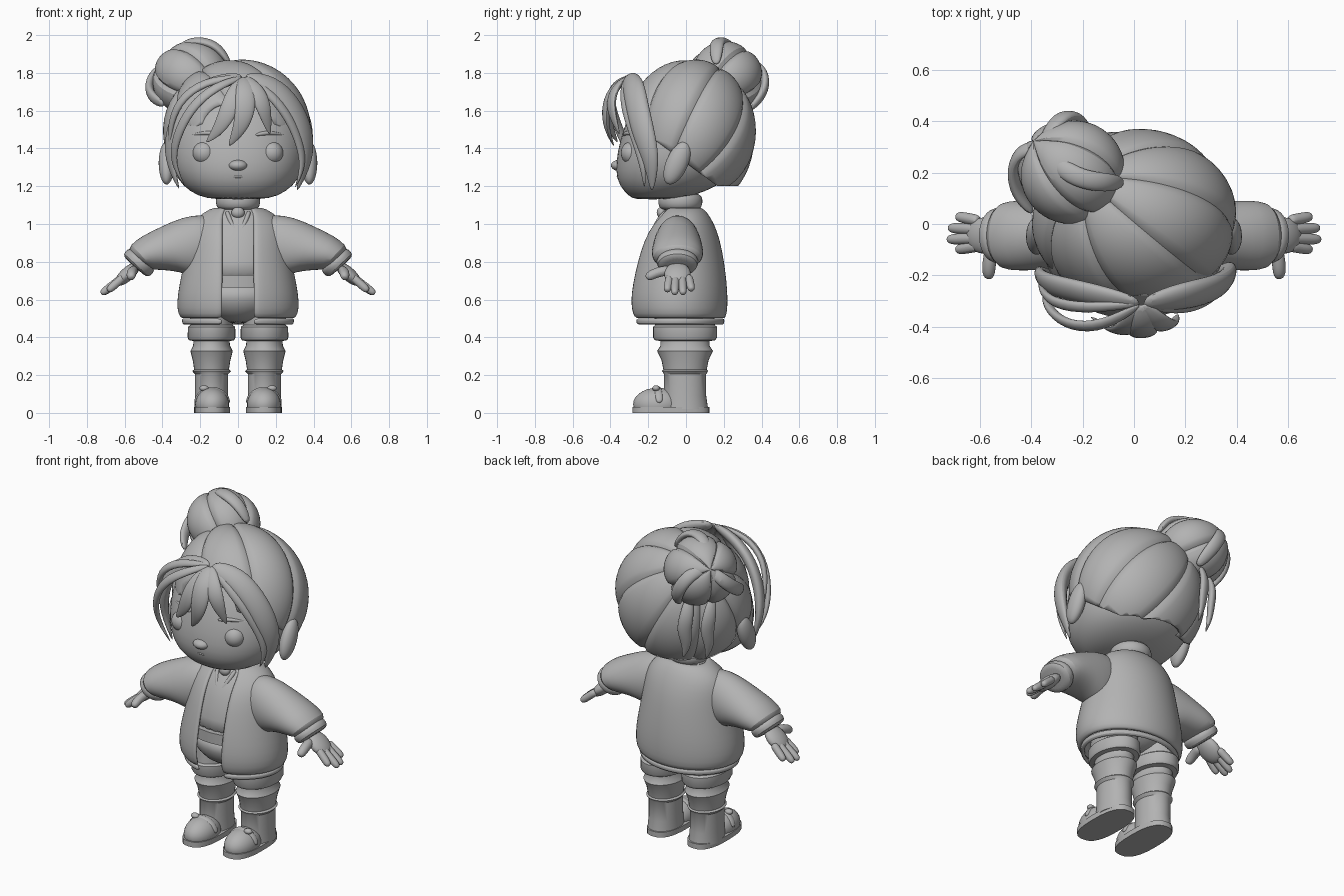
import bpy, bmesh, math
from mathutils import Vector, Euler

cube = bpy.data.objects.get("Cube")
if cube:
    bpy.data.objects.remove(cube, do_unlink=True)

clay = bpy.data.materials.new("clay_grey")
clay.use_nodes = True
clay.diffuse_color = (0.45, 0.45, 0.45, 1)
clay.node_tree.nodes["Principled BSDF"].inputs["Base Color"].default_value = clay.diffuse_color


def finish(bm, name, mirror=False, thick=0, subsurf=0, angle=45):
    bmesh.ops.recalc_face_normals(bm, faces=bm.faces[:])
    mesh = bpy.data.meshes.new(name)
    bm.to_mesh(mesh)
    bm.free()
    mesh.materials.append(clay)
    ob = bpy.data.objects.new(name, mesh)
    bpy.context.collection.objects.link(ob)
    if mirror:
        mod = ob.modifiers.new("mirror", "MIRROR")
        mod.use_mirror_merge = False
    if thick:
        mod = ob.modifiers.new("thickness", "SOLIDIFY")
        mod.thickness, mod.offset = thick, -1
    if subsurf:
        mod = ob.modifiers.new("smooth", "SUBSURF")
        mod.levels = mod.render_levels = subsurf
    bpy.ops.object.select_all(action="DESELECT")
    ob.select_set(True)
    bpy.context.view_layer.objects.active = ob
    bpy.ops.object.shade_smooth_by_angle(angle=math.radians(angle))
    return ob


def loft(name, rings, n=32, power=2.0, gap=0, **opts):
    """Skin rings of (centre, side axis, front axis); gap leaves the front open."""
    bm, rows = bmesh.new(), []
    curve = lambda s: math.copysign(abs(s) ** (2 / power), s)
    for c, u, v in rings:
        start = math.asin(min(gap / u.length, 0.55)) if gap else 0
        steps = n - 1 if gap else n
        turn = [start + (2 * math.pi - 2 * start) * i / steps for i in range(n)]
        rows.append([bm.verts.new(c + u * curve(math.sin(t)) + v * curve(math.cos(t))) for t in turn])
    for a, b in zip(rows, rows[1:]):
        for i in range(n - 1 if gap else n):
            j = (i + 1) % n
            bm.faces.new((a[i], a[j], b[j], b[i]))
    if not gap:
        bm.faces.new(rows[0])
        bm.faces.new(rows[-1])
    return finish(bm, name, **opts)


def level(z, rx, ry, cy=0, cx=0):
    return Vector((cx, cy, z)), Vector((rx, 0, 0)), Vector((0, -ry, 0))


def strand(name, points, width, depth, core=(0, 0, 1.5), taper=(0.55, 1, 1, 0.7, 0.12), **opts):
    """Flattened lock that follows points and lies flat around core."""
    pts = [Vector(p) for p in points]
    rings = []
    for i, p in enumerate(pts):
        along = (pts[min(i + 1, len(pts) - 1)] - pts[max(i - 1, 0)]).normalized()
        out = p - Vector(core)
        out = (out - along * out.dot(along)).normalized()
        k = taper[round(i * (len(taper) - 1) / (len(pts) - 1))]
        rings.append((p, along.cross(out) * width * k, out * depth * k))
    return loft(name, rings, n=8, subsurf=2, **opts)


def ball(name, centre, radii, tilt=(0, 0, 0), pole=None, lobes=0, crease=0, cuts=(), **opts):
    """Ellipsoid, optionally split in lobes around a pole and trimmed by planes."""
    bm = bmesh.new()
    bmesh.ops.create_uvsphere(bm, u_segments=lobes * 12 or 24, v_segments=28 if lobes else 14, radius=1)
    turn = Vector((0, 0, 1)).rotation_difference(Vector(pole)).to_matrix() if pole else None
    spin = Euler([math.radians(a) for a in tilt]).to_matrix()
    for v in bm.verts:
        p = v.co.copy()
        if lobes:
            wave = abs(math.sin(lobes * math.atan2(p.y, p.x) / 2)) ** 0.4
            p = turn @ (p * (1 - crease * (1 - wave) * math.hypot(p.x, p.y) ** 0.5))
        v.co = spin @ Vector(a * b for a, b in zip(p, radii)) + Vector(centre)
    for co, no in cuts:
        bmesh.ops.bisect_plane(bm, geom=bm.verts[:] + bm.edges[:] + bm.faces[:],
                               plane_co=co, plane_no=no, clear_inner=True)
    return finish(bm, name, **opts)


# Head and face
loft("head", [level(*r) for r in (
    (1.13, .12, .09, -.18), (1.145, .21, .165, -.135), (1.2, .295, .265, -.09), (1.28, .345, .31, -.065),
    (1.38, .365, .32, -.045), (1.5, .36, .315, -.02), (1.62, .335, .28, -.005), (1.74, .25, .2, 0),
    (1.81, .13, .11, 0))], power=2.15, subsurf=1)
ball("eye", (.178, -.285, 1.376), (.062, .06, .062), mirror=True)
ball("nose", (0, -.352, 1.31), (.05, .045, .03))
ball("upper_lip", (0, -.345, 1.25), (.045, .022, .01))
ball("lower_lip", (0, -.338, 1.232), (.035, .02, .011))
strand("eyebrow", [(.09, -.33, 1.47), (.14, -.318, 1.483), (.2, -.288, 1.48), (.265, -.245, 1.468)],
       .014, .014, mirror=True)
ball("ear", (.378, -.047, 1.323), (.042, .058, .122), tilt=(-24, 0, 0), mirror=True)

# Hair cap, gathered towards the bun
ball("hair_cap", (0, .023, 1.475), (.4, .35, .4), pole=(-.5, .45, .75), lobes=8, crease=.065, thick=.03, angle=32,
     cuts=[((0, -.28, 1.5), (0, 1, 0)), ((0, -.24, 1.5), (0, .28, .38)), ((0, 0, 1.2), (0, 0, 1))])

# Bun and its loose wraps
bun = (-.245, .205, 1.768)
ball("bun", bun, (.21, .205, .2), pole=(-.55, .45, .35), lobes=5, crease=.13, angle=32)
tip = (-.365, .3, 1.85)
for name, path in {
    "bun_wrap_top": [tip, (-.29, .22, 1.955), (-.2, .17, 1.975), (-.1, .16, 1.94), (-.04, .16, 1.84)],
    "bun_wrap_back": [tip, (-.31, .39, 1.84), (-.26, .43, 1.76), (-.21, .4, 1.67), (-.18, .33, 1.6)],
    "bun_wrap_side": [tip, (-.44, .29, 1.8), (-.475, .22, 1.73), (-.46, .12, 1.67), (-.39, .04, 1.63)],
}.items():
    strand(name, path, .042, .026, core=bun, taper=(.6, 1, 1, 1, .6))
for name, x, y in (("nape_lock_inner", -.23, .315), ("nape_lock_outer", -.34, .25)):
    strand(name, [(x, y - .02, 1.64), (x - .01, y + .02, 1.54), (x + .01, y + .025, 1.44), (x, y, 1.35),
                  (x + .03, y, 1.26)], .045, .025)

# Fringe and the curtains either side of the parting
part = (.03, -.31, 1.78)
locks = {
    "curtain_left": ([part, (.18, -.28, 1.74), (.29, -.26, 1.63), (.355, -.225, 1.48), (.37, -.18, 1.33),
                      (.31, -.18, 1.17)], .075, .042),
    "curtain_left_front": ([part, (.14, -.33, 1.72), (.25, -.32, 1.6), (.325, -.265, 1.45), (.35, -.225, 1.3),
                            (.3, -.22, 1.19)], .03, .022),
    "curtain_right": ([part, (-.13, -.28, 1.75), (-.27, -.25, 1.66), (-.345, -.23, 1.5), (-.37, -.19, 1.34),
                       (-.31, -.19, 1.18)], .06, .035),
    "curtain_right_front": ([part, (-.12, -.4, 1.73), (-.25, -.4, 1.62), (-.33, -.34, 1.46),
                             (-.35, -.27, 1.32), (-.28, -.25, 1.2)], .03, .02),
    "curtain_right_loose": ([part, (-.18, -.33, 1.76), (-.32, -.31, 1.65), (-.365, -.25, 1.5),
                             (-.36, -.22, 1.38)], .028, .02),
    "fringe_right": ([part, (-.01, -.39, 1.7), (-.05, -.42, 1.6), (-.1, -.4, 1.5), (-.17, -.36, 1.43)], .055, .022),
    "fringe_middle": ([part, (.04, -.4, 1.71), (.04, -.43, 1.6), (.01, -.42, 1.5), (-.05, -.38, 1.41)], .06, .024),
    "fringe_left": ([part, (.09, -.38, 1.72), (.13, -.4, 1.64), (.15, -.385, 1.56), (.17, -.35, 1.47)], .05, .022),
}
for name, (path, width, depth) in locks.items():
    strand(name, path, width, depth)

# Neck and rolled collar
loft("neck", [level(z, .085, .085, -.02) for z in (1.02, 1.22)])
loft("rolled_collar", [level(z, r, r, -.03) for z, r in
                       ((1.07, .095), (1.09, .115), (1.13, .12), (1.155, .108), (1.16, .085))], subsurf=1)

# Open jacket, hem band and shirt
coat = ((.495, .295, .24, -.037), (.52, .32, .258, -.04), (.59, .325, .265, -.043), (.68, .312, .258, -.04),
        (.8, .285, .238, -.035), (.92, .265, .208, -.028), (1.0, .245, .17, -.02), (1.06, .19, .125, -.01),
        (1.095, .115, .09, -.015))
loft("jacket", [level(*r) for r in coat], gap=.085, thick=.025, subsurf=1)
loft("jacket_hem", [level(z, r, r * .81, -.037) for z, r in ((.463, .28), (.472, .298), (.5, .3))],
     gap=.085, thick=.02, subsurf=1)
loft("shirt", [level(z, rx * .9, ry * .9, cy) for z, rx, ry, cy in coat[3:]], subsurf=1)
strand("shirt_neckline", [(.06, -.105, 1.07), (.047, -.14, 1.03), (.027, -.165, .985), (0, -.185, .945)],
       .013, .013, core=(0, 0, 1), taper=(1, 1, 1), mirror=True)
loft("shirt_waistband", [level(z, .275, .232, -.037) for z in (.665, .73)])
ball("collar_gem", (0, -.13, 1.06), (.035, .025, .03))

# Trousers
loft("trouser_seat", [level(*r) for r in ((.47, .05, .08, -.03), (.52, .18, .18, -.035), (.6, .25, .22, -.037),
                                          (.7, .255, .225, -.037))], subsurf=1)

# Legs with turned cuffs and slouched folds
loft("leg", [level(z, rx, ry, -.005, .14) for z, rx, ry in (
    (.62, .11, .15), (.5, .115, .155), (.465, .112, .158), (.455, .125, .17), (.4, .127, .17), (.385, .12, .16),
    (.38, .095, .13), (.355, .098, .13), (.328, .112, .148), (.28, .1, .125), (.23, .092, .115), (.222, .103, .122),
    (.205, .088, .112), (.09, .088, .112), (.02, .092, .122))], mirror=True, angle=35)

# Shoes
loft("shoe_sole", [level(z, .095, .204, -.08, .137) for z in (0, .032)], power=2.6, mirror=True)
ball("shoe_toe", (.137, -.15, .045), (.09, .13, .088), mirror=True, cuts=[((0, 0, .015), (0, 0, 1))])
strand("shoe_strap", [(.045, -.14, .05), (.07, -.145, .11), (.137, -.155, .136), (.204, -.145, .11),
                      (.229, -.14, .05)], .022, .012, core=(.137, -.14, .03), taper=(1, 1, 1), mirror=True)
ball("shoe_buckle", (.18, -.158, .13), (.025, .02, .016), mirror=True)

# Sleeves and cuffs: rings are (x, z, slope in degrees, half height, half depth)
def arm(name, rows):
    rings = []
    for x, z, slope, high, deep in rows:
        a = math.radians(slope)
        rings.append((Vector((x, -.045, z)), Vector((math.sin(a), 0, math.cos(a))) * high, Vector((0, -deep, 0))))
    loft(name, rings, n=24, mirror=True, subsurf=1)


arm("sleeve", ((.1, .92, 0, .1, .08), (.17, .9, 3, .155, .115), (.26, .875, 12, .168, .13), (.36, .865, 25, .13, .135),
               (.45, .847, 32, .108, .138), (.51, .823, 45, .092, .132), (.525, .807, 50, .07, .1)))
arm("sleeve_cuff", ((.5, .82, 48, .08, .1), (.515, .805, 48, .094, .112), (.54, .78, 48, .092, .108),
                    (.548, .772, 48, .07, .085)))

# Hands
ball("palm", (.585, -.045, .735), (.085, .07, .036), tilt=(0, 42, 0), mirror=True)
fingers = (("index", -.1, .69, .645), ("middle", -.06, .725, .63), ("ring", -.015, .72, .63), ("little", .03, .69, .65))
for name, y, x, z in fingers:
    root = Vector((.6, -.04 + (y + .04) * .75, .725))
    end = Vector((x, y, z))
    strand(name + "_finger", [root.lerp(end, k) for k in (0, .35, .7, .92, 1)], .024, .024, core=(.5, y, .6),
           taper=(1, 1, 1, .85, .4), mirror=True)
strand("thumb", [(.55, -.08, .755), (.56, -.13, .75), (.565, -.175, .735), (.565, -.2, .72), (.565, -.21, .712)],
       .03, .028, core=(.4, -.1, .6), taper=(1, 1, 1, .85, .4), mirror=True)
